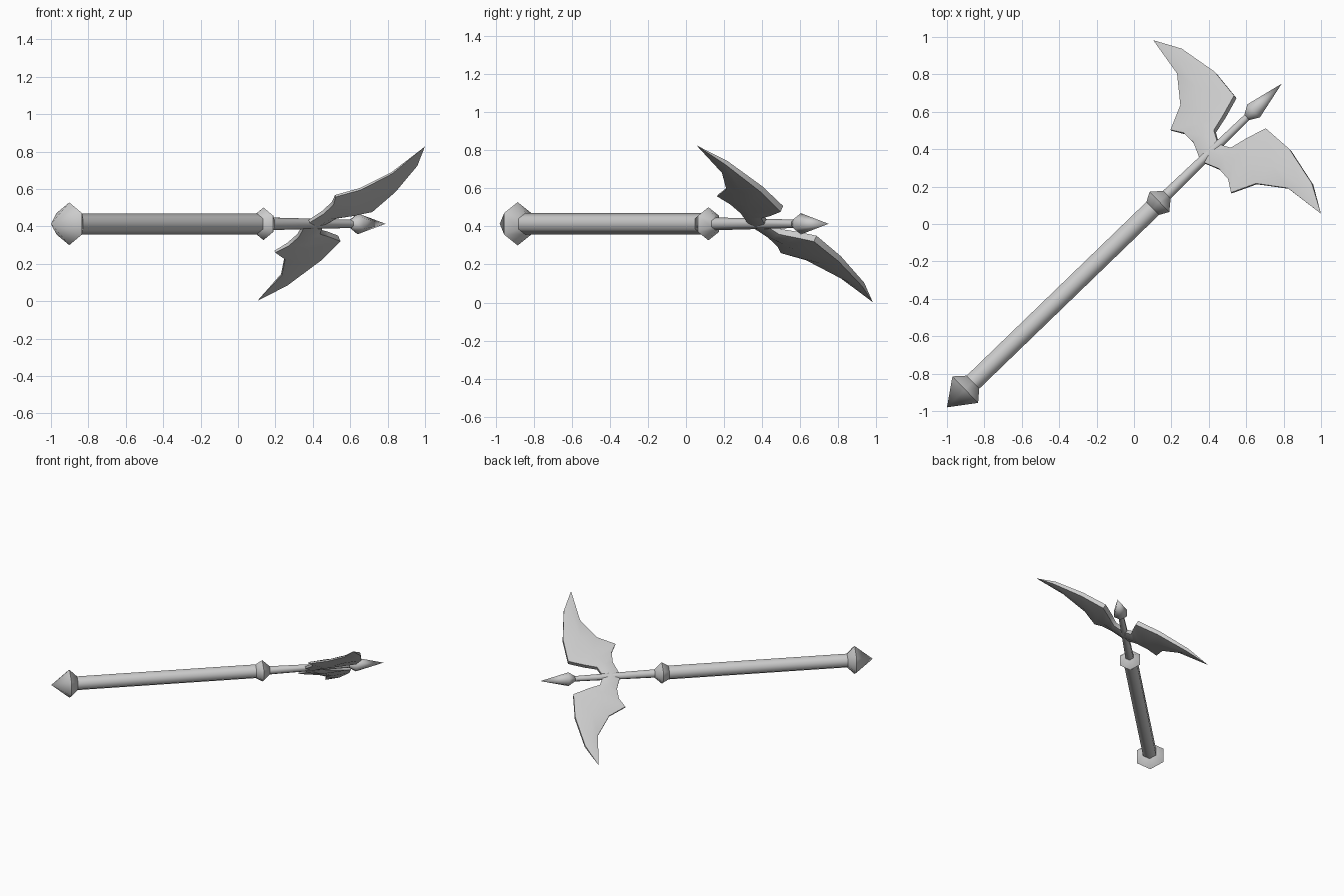
import bpy, math
from mathutils import Vector

cube = bpy.data.objects.get("Cube")
if cube:
    bpy.data.objects.remove(cube, do_unlink=True)

steel = bpy.data.materials.new("grey_steel")
steel.use_nodes = True
GREY = (0.6, 0.6, 0.6, 1)
steel.diffuse_color = GREY
steel.node_tree.nodes["Principled BSDF"].inputs["Base Color"].default_value = GREY

# Weapon frame: along the shaft, sideways, up
BUTT = Vector((-1, -0.98, 0.414))
ALONG = Vector((0.719, 0.695, 0)).normalized()
UP = Vector((0, 0, 1))
SIDE = ALONG.cross(UP)
BLADE_SIDE = SIDE + UP * 0.64          # blades are rolled about the shaft
BLADE_UP = (UP - SIDE * 0.64).normalized()


def loft(name, rings, angle):
    """Skin a list of equal rings, cap both ends and shade."""
    n = len(rings[0])
    verts = [p for ring in rings for p in ring]
    faces = [(r * n + i, r * n + (i + 1) % n, (r + 1) * n + (i + 1) % n, (r + 1) * n + i)
             for r in range(len(rings) - 1) for i in range(n)]
    last = (len(rings) - 1) * n
    faces += [tuple(reversed(range(n))), tuple(range(last, last + n))]
    mesh = bpy.data.meshes.new(name)
    mesh.from_pydata(verts, [], faces)
    mesh.materials.append(steel)
    obj = bpy.data.objects.new(name, mesh)
    bpy.context.collection.objects.link(obj)
    bpy.ops.object.select_all(action='DESELECT')
    obj.select_set(True)
    bpy.context.view_layer.objects.active = obj
    # Weld collapsed tips and make normals consistent
    bpy.ops.object.mode_set(mode='EDIT')
    bpy.ops.mesh.select_all(action='SELECT')
    bpy.ops.mesh.remove_doubles(threshold=0.0005)
    bpy.ops.mesh.normals_make_consistent(inside=False)
    bpy.ops.object.mode_set(mode='OBJECT')
    bpy.ops.object.shade_smooth_by_angle(angle=math.radians(angle))


def turned(name, profile, angle=65):
    """Six-sided part from (distance, radius) pairs."""
    rings = []
    for s, r in profile:
        turns = [math.tau * i / 6 for i in range(6)]
        rings.append([BUTT + ALONG * s + UP * r * math.cos(a) + SIDE * r * math.sin(a)
                      for a in turns])
    loft(name, rings, angle)


# Pole parts
turned("pommel", [(0, 0), (0.136, 0.114), (0.195, 0.054)])
turned("handle", [(0.19, 0.056), (1.55, 0.056)])
turned("collar", [(1.53, 0.056), (1.58, 0.087), (1.635, 0.034)])
turned("shaft", [(1.62, 0.034), (2.24, 0.022)])
turned("spear_point", [(2.23, 0.022), (2.28, 0.056), (2.489, 0)])

# Blade sections: front edge (along, out), rear edge (along, out),
# half thickness at front, middle and rear
SECTIONS = [
    ((2.02, 0.0), (1.89, 0.0), 0.012, 0.026, 0.008),
    ((2.055, 0.065), (1.932, 0.098), 0.016, 0.03, 0.01),
    ((2.15, 0.088), (1.929, 0.172), 0.018, 0.034, 0.01),
    ((2.262, 0.122), (1.89, 0.233), 0.018, 0.028, 0.006),
    ((2.276, 0.287), (2.02, 0.291), 0.016, 0.028, 0.006),
    ((2.235, 0.5), (2.125, 0.426), 0.012, 0.018, 0.005),
    ((2.157, 0.645), (2.157, 0.645), 0, 0, 0),
]

for name, sign in (("left_blade", 1), ("right_blade", -1)):
    rings = []
    for front, rear, tf, tm, tr in SECTIONS:
        f, b = (BUTT + ALONG * s + BLADE_SIDE * h * sign for s, h in (front, rear))
        m = f.lerp(b, 0.5)
        rings.append([f + BLADE_UP * tf, m + BLADE_UP * tm, b + BLADE_UP * tr,
                      b - BLADE_UP * tr, m - BLADE_UP * tm, f - BLADE_UP * tf])
    loft(name, rings, 60)
